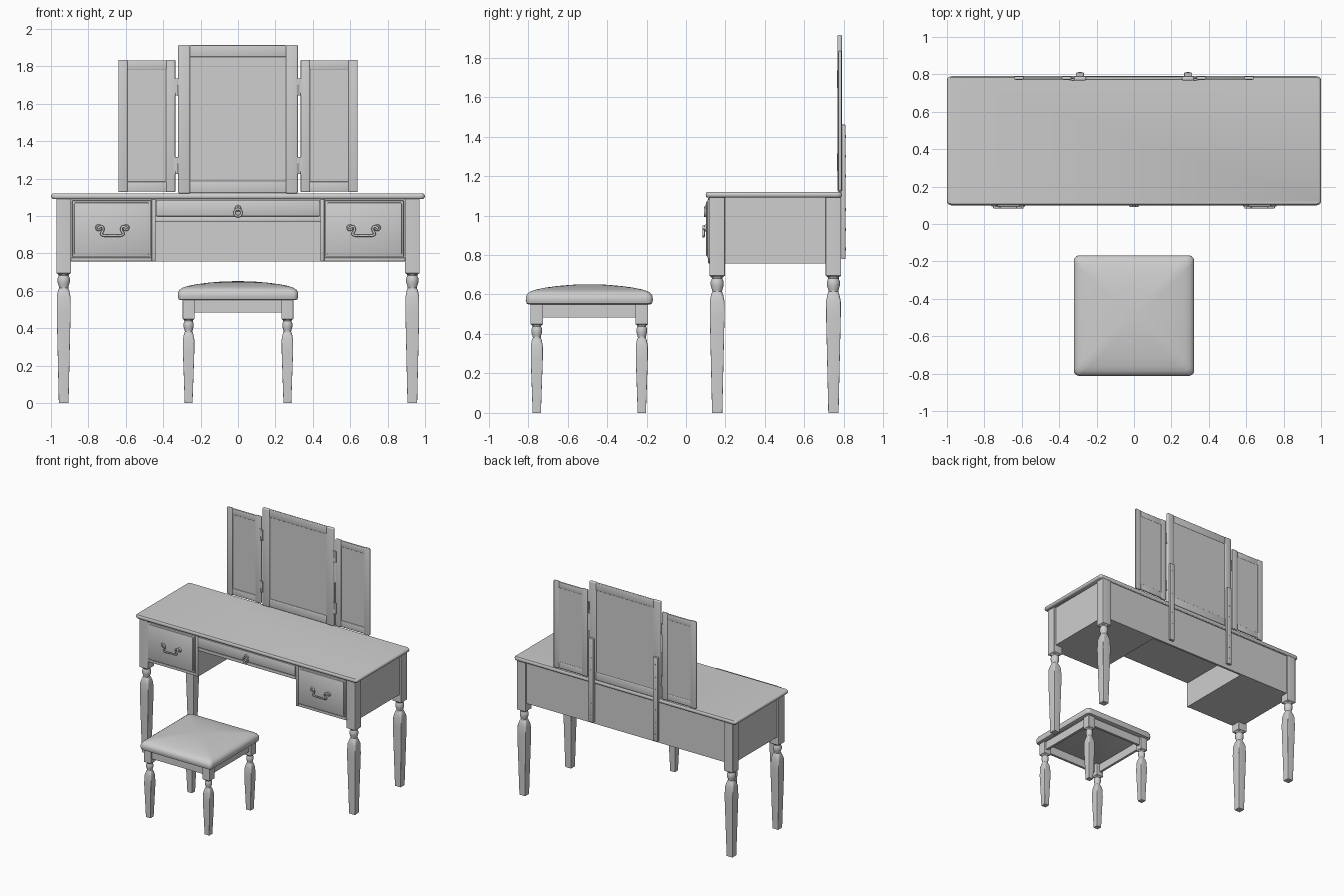
import bpy, bmesh, math
from mathutils import Matrix, Vector

if "Cube" in bpy.data.objects:
    bpy.data.objects.remove(bpy.data.objects["Cube"])

GREY = bpy.data.materials.new("painted_grey")
GREY.diffuse_color = (0.62, 0.62, 0.62, 1)
GREY.use_nodes = True
GREY.node_tree.nodes["Principled BSDF"].inputs["Base Color"].default_value = GREY.diffuse_color


def finish(name, bm, angle=40):
    bmesh.ops.recalc_face_normals(bm, faces=bm.faces[:])
    me = bpy.data.meshes.new(name)
    bm.to_mesh(me)
    bm.free()
    me.materials.append(GREY)
    ob = bpy.data.objects.new(name, me)
    bpy.context.collection.objects.link(ob)
    smooth(ob, angle)
    return ob


def smooth(ob, angle=40):
    bpy.ops.object.select_all(action='DESELECT')
    ob.select_set(True)
    bpy.context.view_layer.objects.active = ob
    bpy.ops.object.shade_smooth_by_angle(angle=math.radians(angle))


def box(name, x, y, z, bevel=0.0, segs=2):
    """Box from (min, max) ranges, optionally with rounded edges."""
    bm = bmesh.new()
    bmesh.ops.create_cube(bm, size=1)
    for v in bm.verts:
        v.co = [r[0] if c < 0 else r[1] for c, r in zip(v.co, (x, y, z))]
    if bevel:
        bmesh.ops.bevel(bm, geom=bm.edges[:], offset=bevel, segments=segs,
                        profile=0.5, affect='EDGES')
    return finish(name, bm)


def loft(name, cx, cy, sections, segs=5):
    """Stack of rounded rectangles: (z, half_x, half_y, corner_radius)."""
    bm = bmesh.new()
    prev = None
    for z, hx, hy, r in sections:
        ring = []
        for k, (sx, sy) in enumerate(((1, 1), (-1, 1), (-1, -1), (1, -1))):
            for i in range(segs + 1):
                a = math.pi / 2 * (k + (i + 0.02) / (segs + 0.04))
                ring.append(bm.verts.new((cx + sx * (hx - r) + r * math.cos(a),
                                          cy + sy * (hy - r) + r * math.sin(a), z)))
        n = len(ring)
        if prev:
            for i in range(n):
                j = (i + 1) % n
                bm.faces.new((prev[i], prev[j], ring[j], ring[i]))
        else:
            bm.faces.new(ring[::-1])
        prev = ring
    bm.faces.new(prev)
    return finish(name, bm)


def disc(name, x, y, z, r, depth, axis='Y'):
    """Short cylinder facing along an axis."""
    bm = bmesh.new()
    rot = Matrix.Rotation(math.pi / 2, 4, 'X') if axis == 'Y' else Matrix()
    bmesh.ops.create_cone(bm, cap_ends=True, segments=16, radius1=r, radius2=r * 0.8,
                          depth=depth, matrix=Matrix.Translation((x, y, z)) @ rot)
    return finish(name, bm)


def tube(name, pts, r):
    """Bent metal rod through points."""
    cu = bpy.data.curves.new(name, 'CURVE')
    cu.dimensions = '3D'
    cu.bevel_depth = r
    cu.bevel_resolution = 2
    cu.use_fill_caps = True
    cu.resolution_u = 5
    sp = cu.splines.new('NURBS')
    sp.points.add(len(pts) - 1)
    for p, co in zip(sp.points, pts):
        p.co = (*co, 1)
    sp.use_endpoint_u = True
    sp.order_u = 3
    cu.materials.append(GREY)
    ob = bpy.data.objects.new(name, cu)
    bpy.context.collection.objects.link(ob)
    bpy.ops.object.select_all(action='DESELECT')
    ob.select_set(True)
    bpy.context.view_layer.objects.active = ob
    bpy.ops.object.convert(target='MESH')
    smooth(bpy.context.object, 60)


def leg(name, cx, cy, top, block, w, foot, s):
    """Square block, turned neck and bulb, then square taper to the foot."""
    e = 0.002
    secs = [(0, foot, e), (block - 0.21 * s, w * 0.95, e), (block - 0.13 * s, w * 0.95, 0.01),
            (block - 0.095 * s, w * 0.78, w * 0.5), (block - 0.08 * s, w * 0.62, w * 0.62),
            (block - 0.07 * s, w * 0.68, w * 0.68), (block - 0.05 * s, w * 0.84, w * 0.84),
            (block - 0.03 * s, w * 0.84, w * 0.84), (block - 0.014 * s, w * 0.68, w * 0.68),
            (block - 0.007 * s, w * 0.75, w * 0.7), (block, w, e), (top, w, e)]
    loft(name, cx, cy, [(z, h, h, r) for z, h, r in secs])


# ---- Table top with bullnose edge
loft("table_top", 0, 0.445, [(1.09, 0.988, 0.338, 0.02), (1.095, 0.996, 0.343, 0.022),
     (1.105, 1.0, 0.345, 0.024), (1.114, 0.997, 0.343, 0.022), (1.12, 0.99, 0.339, 0.02)])

# ---- Table carcass: back, centre drawer case
box("back_panel", (-0.9, 0.9), (0.755, 0.772), (0.757, 1.09))
box("centre_case", (-0.45, 0.45), (0.125, 0.76), (0.968, 1.09))
box("centre_drawer_front", (-0.436, 0.436), (0.108, 0.13), (0.998, 1.083), 0.005)
box("centre_rail", (-0.436, 0.436), (0.116, 0.13), (0.968, 0.992), 0.003)

for s, side in ((-1, "left"), (1, "right")):
    def sx(a, b):
        return (min(s * a, s * b), max(s * a, s * b))

    # Table legs
    leg(side + "_front_table_leg", s * 0.932, 0.158, 1.09, 0.695, 0.039, 0.026, 1)
    leg(side + "_back_table_leg", s * 0.932, 0.747, 1.09, 0.695, 0.039, 0.026, 1)

    # Side drawer case, fascia and drawer front
    box(side + "_drawer_case", sx(0.44, 0.955), (0.13, 0.768), (0.757, 1.09))
    box(side + "_divider", sx(0.44, 0.462), (0.112, 0.135), (0.757, 1.09), 0.004)
    box(side + "_lower_rail", sx(0.462, 0.895), (0.116, 0.135), (0.757, 0.777), 0.003)
    box(side + "_drawer_front", sx(0.467, 0.887), (0.11, 0.135), (0.782, 1.082), 0.003)
    box(side + "_drawer_panel", sx(0.478, 0.876), (0.102, 0.112), (0.793, 1.071), 0.005)

    # Drawer bail handle
    c = s * 0.672
    for k in (-1, 1):
        disc(side + "_handle_rosette", c + k * 0.073, 0.098, 0.937, 0.019, 0.01)
        disc(side + "_handle_post", c + k * 0.073, 0.091, 0.937, 0.009, 0.014)
    half = [(0.073, 0.937), (0.055, 0.95), (0.045, 0.925), (0.065, 0.9), (0.035, 0.893)]
    path = [(-u, z) for u, z in half] + [(0, 0.896)] + half[::-1]
    tube(side + "_handle_bail", [(c + u, 0.089, z) for u, z in path], 0.0065)

    # Side mirror
    for nm, a, b in (("outer", 0.59, 0.64), ("inner", 0.335, 0.385)):
        box(f"{side}_mirror_{nm}_stile", sx(a, b), (0.771, 0.789), (1.127, 1.835), 0.006, 3)
    for nm, a, b in (("bottom", 1.13, 1.183), ("top", 1.782, 1.832)):
        box(f"{side}_mirror_{nm}_rail", sx(0.38, 0.595), (0.773, 0.787), (a, b), 0.005, 3)
    box(side + "_mirror_glass", sx(0.375, 0.6), (0.778, 0.785), (1.17, 1.79))

    # Centre mirror stile, hinges and rear support with screws
    box(side + "_centre_mirror_stile", sx(0.256, 0.32), (0.767, 0.79), (1.12, 1.915), 0.008, 3)
    for z in (1.27, 1.69):
        disc(side + "_hinge_barrel", s * 0.327, 0.772, z, 0.008, 0.09, 'Z')
        box(side + "_hinge_leaf", sx(0.315, 0.345), (0.767, 0.773), (z - 0.045, z + 0.045))
    box(side + "_mirror_support", sx(0.268, 0.31), (0.787, 0.809), (0.78, 1.46), 0.003)
    for z in (0.83, 0.93, 1.03, 1.2, 1.3, 1.4):
        disc(side + "_support_screw", s * 0.289, 0.809, z, 0.008, 0.005)

# ---- Centre mirror rails and glass
box("centre_mirror_top_rail", (-0.26, 0.26), (0.77, 0.788), (1.85, 1.913), 0.006, 3)
box("centre_mirror_bottom_rail", (-0.26, 0.26), (0.77, 0.788), (1.122, 1.187), 0.006, 3)
box("centre_mirror_glass", (-0.262, 0.262), (0.777, 0.785), (1.17, 1.87))

# ---- Centre drawer drop pull
disc("pull_plate", 0, 0.104, 1.04, 0.018, 0.01)
disc("pull_post", 0, 0.098, 1.04, 0.008, 0.016)
ring = [(0.02 * math.sin(t * math.pi / 5), 1.017 + 0.02 * math.cos(t * math.pi / 5))
        for t in range(11)]
tube("pull_ring", [(x, 0.096, z) for x, z in ring], 0.006)

# ---- Stool legs and aprons
Y = -0.49
for s, side in ((-1, "left"), (1, "right")):
    for k, end in ((-1, "front"), (1, "back")):
        leg(f"{side}_{end}_stool_leg", s * 0.264, Y + k * 0.266, 0.555, 0.45, 0.032, 0.021, 0.85)
    x = s * 0.27
    box(side + "_stool_apron", (x - 0.01, x + 0.01), (Y - 0.26, Y + 0.26), (0.483, 0.555))
for k, end in ((-1, "front"), (1, "back")):
    y = Y + k * 0.272
    box(end + "_stool_apron", (-0.26, 0.26), (y - 0.01, y + 0.01), (0.483, 0.555))

# ---- Stool cushion: rounded rim and shallow dome
prof = [(0.55, 0.308, 0.02), (0.554, 0.317, 0.024), (0.57, 0.322, 0.03), (0.59, 0.321, 0.03),
        (0.605, 0.313, 0.032), (0.616, 0.297, 0.034), (0.625, 0.27, 0.036), (0.635, 0.22, 0.036),
        (0.643, 0.16, 0.034), (0.649, 0.09, 0.03), (0.651, 0.03, 0.02)]
loft("stool_cushion", 0, Y, [(z, h, h, r) for z, h, r in prof])
